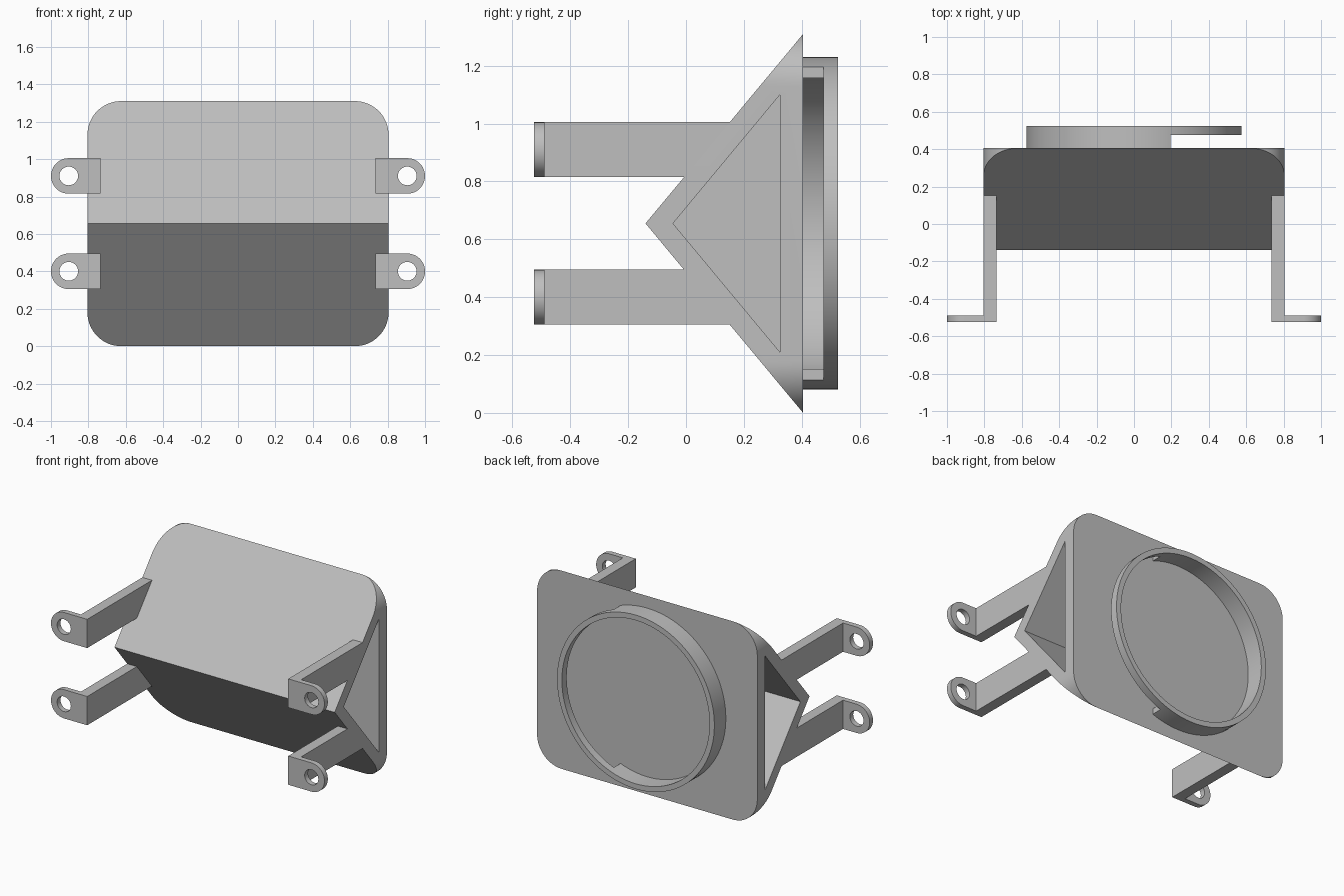
import bpy, bmesh, math

cube = bpy.data.objects.get("Cube")
if cube:
    bpy.data.objects.remove(cube, do_unlink=True)

grey = bpy.data.materials.new("light grey")
grey.use_nodes = True
GREY = (0.52, 0.52, 0.52, 1)
grey.diffuse_color = GREY
grey.node_tree.nodes["Principled BSDF"].inputs["Base Color"].default_value = GREY

MID = 0.655      # mid height
HALF = 0.805     # half width of the housing
BACK = 0.405     # back face of the housing


def prism(name, outline, axis, start, end):
    """Extrude a (y, z) outline along x, or an (x, z) outline along y."""
    def place(p, d):
        return (d, p[0], p[1]) if axis == "x" else (p[0], d, p[1])
    bm = bmesh.new()
    face = bm.faces.new([bm.verts.new(place(p, start)) for p in outline])
    out = bmesh.ops.extrude_face_region(bm, geom=[face])
    shift = (end - start, 0, 0) if axis == "x" else (0, end - start, 0)
    moved = [g for g in out["geom"] if isinstance(g, bmesh.types.BMVert)]
    bmesh.ops.translate(bm, verts=moved, vec=shift)
    bmesh.ops.recalc_face_normals(bm, faces=bm.faces)
    mesh = bpy.data.meshes.new(name)
    bm.to_mesh(mesh)
    bm.free()
    mesh.materials.append(grey)
    obj = bpy.data.objects.new(name, mesh)
    bpy.context.collection.objects.link(obj)
    return obj


def arc(cx, cz, r, a0, a1, n):
    return [(cx + r * math.cos(math.radians(a0 + (a1 - a0) * i / n)),
             cz + r * math.sin(math.radians(a0 + (a1 - a0) * i / n)))
            for i in range(n + 1)]


def circle(cx, cz, r, n):
    return arc(cx, cz, r, 0, 360, n)[:-1]


def activate(obj):
    bpy.ops.object.select_all(action="DESELECT")
    obj.select_set(True)
    bpy.context.view_layer.objects.active = obj


def cut(obj, tool, operation="DIFFERENCE"):
    activate(obj)
    mod = obj.modifiers.new("cut", "BOOLEAN")
    mod.operation, mod.solver, mod.object = operation, "EXACT", tool
    bpy.ops.object.modifier_apply(modifier=mod.name)
    bpy.data.objects.remove(tool, do_unlink=True)


def smooth(obj):
    activate(obj)
    bpy.ops.object.shade_smooth_by_angle(angle=math.radians(25))


# Wedge housing with rounded corners
housing = prism("wedge_housing", [(-0.14, MID), (BACK, 2 * MID), (BACK, 0)],
                "x", -HALF, HALF)
R = 0.18
corners = []
for sx, sz, a in ((1, 1, 0), (-1, 1, 90), (-1, -1, 180), (1, -1, 270)):
    corners += arc(sx * (HALF - R), MID + sz * (MID - R), R, a, a + 90, 16)
cut(housing, prism("corner_cutter", corners, "y", -1, 1), "INTERSECT")

# Triangular pocket in each end
for side in (1, -1):
    pocket = [(-0.045, MID), (0.325, MID + 0.445), (0.325, MID - 0.445)]
    cut(housing, prism("pocket_cutter", pocket, "x", side * 0.04, side))
smooth(housing)

# Round collar on the back, undercut on the left
collar = prism("back_collar", circle(0, MID, 0.575, 96), "y", BACK, 0.525)
cut(collar, prism("bore_cutter", circle(0, MID, 0.54, 96), "y", 0, 1))
notch = [(0.195, 0), (1, 0), (1, 2 * MID), (0.195, 2 * MID)]
cut(collar, prism("notch_cutter", notch, "y", 0.3, 0.475))
smooth(collar)

# Four mounting arms with pierced, rounded tabs
LOW, HIGH = 0.16, 0.35            # arm edges measured from mid height
MIDDLE = (LOW + HIGH) / 2
SLOPE = (BACK + 0.14) / MID
for side, x_name in ((1, "left"), (-1, "right")):
    for up, z_name in ((1, "upper"), (-1, "lower")):
        name = f"{z_name}_{x_name}"
        outline = [(-0.49, MID + up * LOW), (-0.14 + LOW * SLOPE, MID + up * LOW),
                   (-0.14 + HIGH * SLOPE, MID + up * HIGH), (-0.49, MID + up * HIGH)]
        prism(name + "_arm", outline, "x", side * 0.735, side * HALF)
        z = MID + up * MIDDLE
        r = (HIGH - LOW) / 2
        shape = [(0.735, z - r)] + arc(1 - r, z, r, -90, 90, 24) + [(0.735, z + r)]
        tab = prism(name + "_tab", [(side * x, h) for x, h in shape], "y", -0.525, -0.49)
        cut(tab, prism("hole_cutter", circle(side * (1 - r), z, 0.05, 32), "y", -1, 0))
        smooth(tab)
